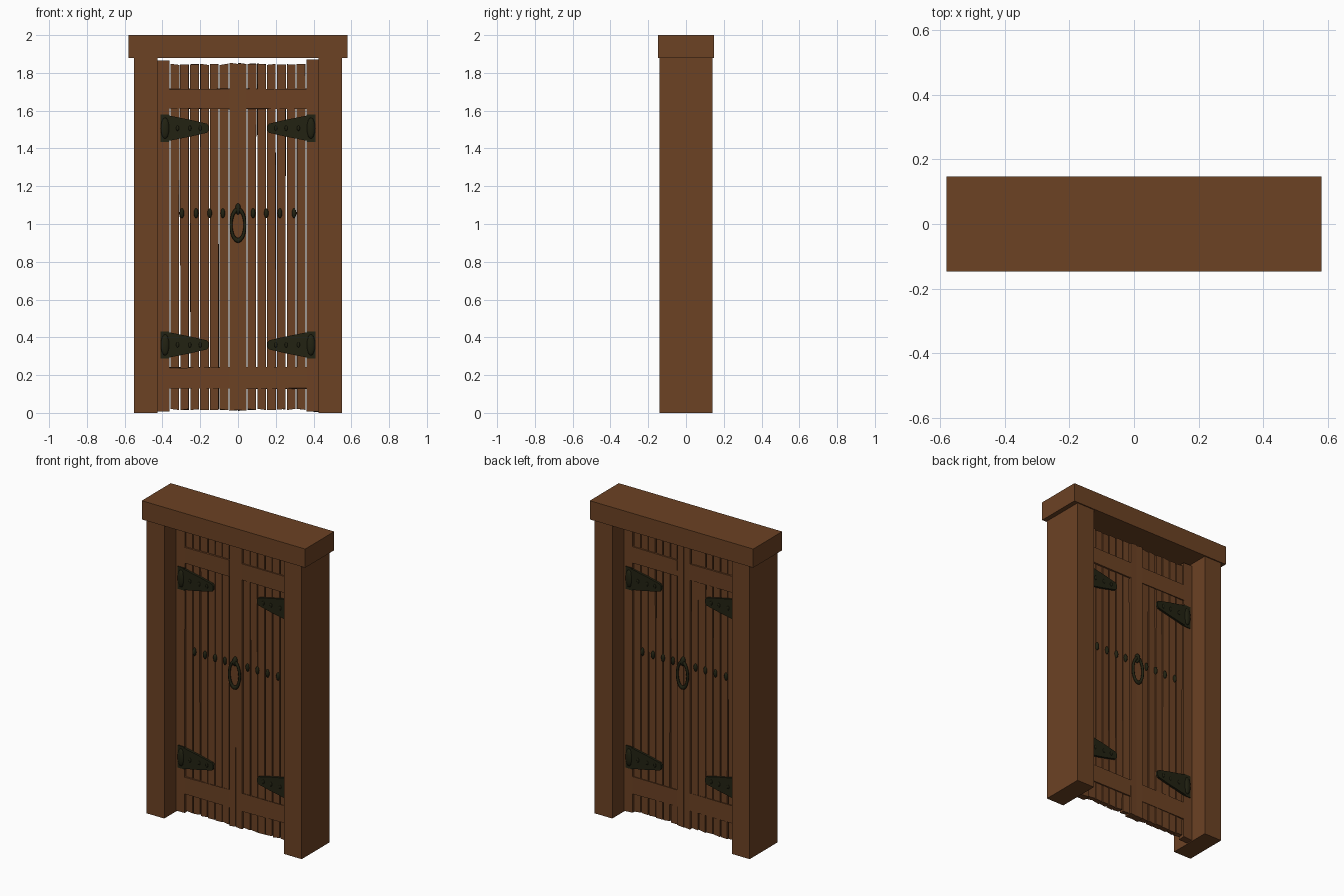
import bpy, bmesh, math, random
from mathutils import Matrix, Vector

if "Cube" in bpy.data.objects:
    bpy.data.objects.remove(bpy.data.objects["Cube"])

random.seed(4)

def material(name, col):
    m = bpy.data.materials.new(name)
    m.diffuse_color = (*col, 1)
    m.use_nodes = True
    m.node_tree.nodes["Principled BSDF"].inputs["Base Color"].default_value = m.diffuse_color
    return m

WOOD = material("brown wood", (0.150, 0.054, 0.0175))
IRON = material("dark iron", (0.016, 0.016, 0.006))

def finish(bm, name, mat, smooth=False):
    bmesh.ops.recalc_face_normals(bm, faces=bm.faces)
    me = bpy.data.meshes.new(name)
    bm.to_mesh(me)
    bm.free()
    me.materials.append(mat)
    for p in me.polygons:
        p.use_smooth = smooth
    ob = bpy.data.objects.new(name, me)
    bpy.context.collection.objects.link(ob)
    return ob

def box(name, x0, x1, y0, y1, z0, z1, mat=WOOD, jit=(0, 0, 0)):
    bm = bmesh.new()
    bmesh.ops.create_cube(bm, size=1)
    for v in bm.verts:
        v.co = Vector((x0 if v.co.x < 0 else x1, y0 if v.co.y < 0 else y1,
                       z0 if v.co.z < 0 else z1))
        v.co += Vector([random.uniform(-j, j) for j in jit])
    return finish(bm, name, mat)

def prism(name, pts, y0, y1, mat):
    # extrude an outline in the xz plane along y
    bm = bmesh.new()
    f = bm.faces.new([bm.verts.new((x, y0, z)) for x, z in pts])
    r = bmesh.ops.extrude_face_region(bm, geom=[f])
    for v in r["geom"]:
        if isinstance(v, bmesh.types.BMVert):
            v.co.y = y1
    return finish(bm, name, mat)

def dome(name, x, y, z, rx, ry, rz):
    bm = bmesh.new()
    bmesh.ops.create_uvsphere(bm, u_segments=12, v_segments=8, radius=1)
    bm.transform(Matrix.Translation((x, y, z)) @ Matrix.Diagonal((rx, ry, rz, 1)))
    return finish(bm, name, IRON, True)

def ring(name, x, y, z, rx, rz, tube, seg=20, sides=8):
    # torus in the xz plane, stretched upright
    bm = bmesh.new()
    rows = []
    for i in range(seg):
        a = 2 * math.pi * i / seg
        row = []
        for j in range(sides):
            b = 2 * math.pi * j / sides
            row.append(bm.verts.new((x + (rx + tube * math.cos(b)) * math.cos(a),
                                     y + tube * math.sin(b),
                                     z + (rz + 1.6 * tube * math.cos(b)) * math.sin(a))))
        rows.append(row)
    for i in range(seg):
        n = (i + 1) % seg
        for j in range(sides):
            k = (j + 1) % sides
            bm.faces.new((rows[i][j], rows[n][j], rows[n][k], rows[i][k]))
    return finish(bm, name, IRON, True)

# Frame
box("lintel", -0.58, 0.58, -0.147, 0.147, 1.88, 2.0)
for s, side in ((-1, "left"), (1, "right")):
    a, b = sorted((s * 0.425, s * 0.55))
    box(f"{side}_post", a, b, -0.14, 0.14, 0, 1.88)

    # Door leaf: outer stile, six planks, inner stile
    a, b = sorted((s * 0.363, s * 0.425))
    box(f"{side}_outer_stile", a, b, -0.022, 0.022, 0.008, 1.868, jit=(0, 0.001, 0.004))
    a, b = sorted((s * 0.001, s * 0.045))
    box(f"{side}_inner_stile", a, b, -0.024, 0.024, 0.015, 1.85, jit=(0, 0.001, 0.004))
    for i in range(6):
        c = s * (0.0735 + i * 0.0522)
        box(f"{side}_plank_{i + 1}", c - 0.0228, c + 0.0228, -0.016, 0.016,
            0.018, 1.845, jit=(0.0015, 0.002, 0.004))

    for f, face in ((-1, "front"), (1, "back")):
        # Cross rails
        for z0, z1, where in ((0.13, 0.24, "lower"), (1.61, 1.715, "upper")):
            a, b = sorted((s * 0.045, s * 0.363))
            c, d = sorted((f * 0.012, f * 0.024))
            box(f"{side}_{face}_{where}_rail", a, b, c, d, z0, z1, jit=(0, 0.002, 0.003))

        # Strap hinges with plate, knuckle and rivets
        for zc, where in ((0.36, "lower"), (1.507, "upper")):
            n = f"{side}_{face}_{where}_hinge"
            box(n + "_plate", *sorted((s * 0.363, s * 0.41)),
                *sorted((f * 0.015, f * 0.027)), zc - 0.072, zc + 0.072, IRON)
            half = [(0.37, 0.068), (0.25, 0.044), (0.165, 0.024), (0.155, 0.012)]
            pts = [(s * x, zc + h) for x, h in half]
            pts += [(s * x, zc - h) for x, h in reversed(half)]
            prism(n + "_strap", pts, f * 0.014, f * 0.030, IRON)
            dome(n + "_knuckle", s * 0.386, f * 0.027, zc, 0.023, 0.012, 0.056)
            for x in (0.2, 0.255, 0.32):
                dome(n + "_rivet", s * x, f * 0.030, zc, 0.008, 0.005, 0.014)

        # Row of studs
        for x in (0.08, 0.15, 0.222, 0.297):
            dome(f"{side}_{face}_stud", s * x, f * 0.016, 1.057, 0.012, 0.014, 0.026)

# Ring handles, one on each face
for f, face in ((-1, "front"), (1, "back")):
    ring(f"{face}_ring_handle", 0, f * 0.036, 0.995, 0.037, 0.082, 0.008)
    dome(f"{face}_ring_mount", 0, f * 0.028, 1.08, 0.015, 0.020, 0.030)
